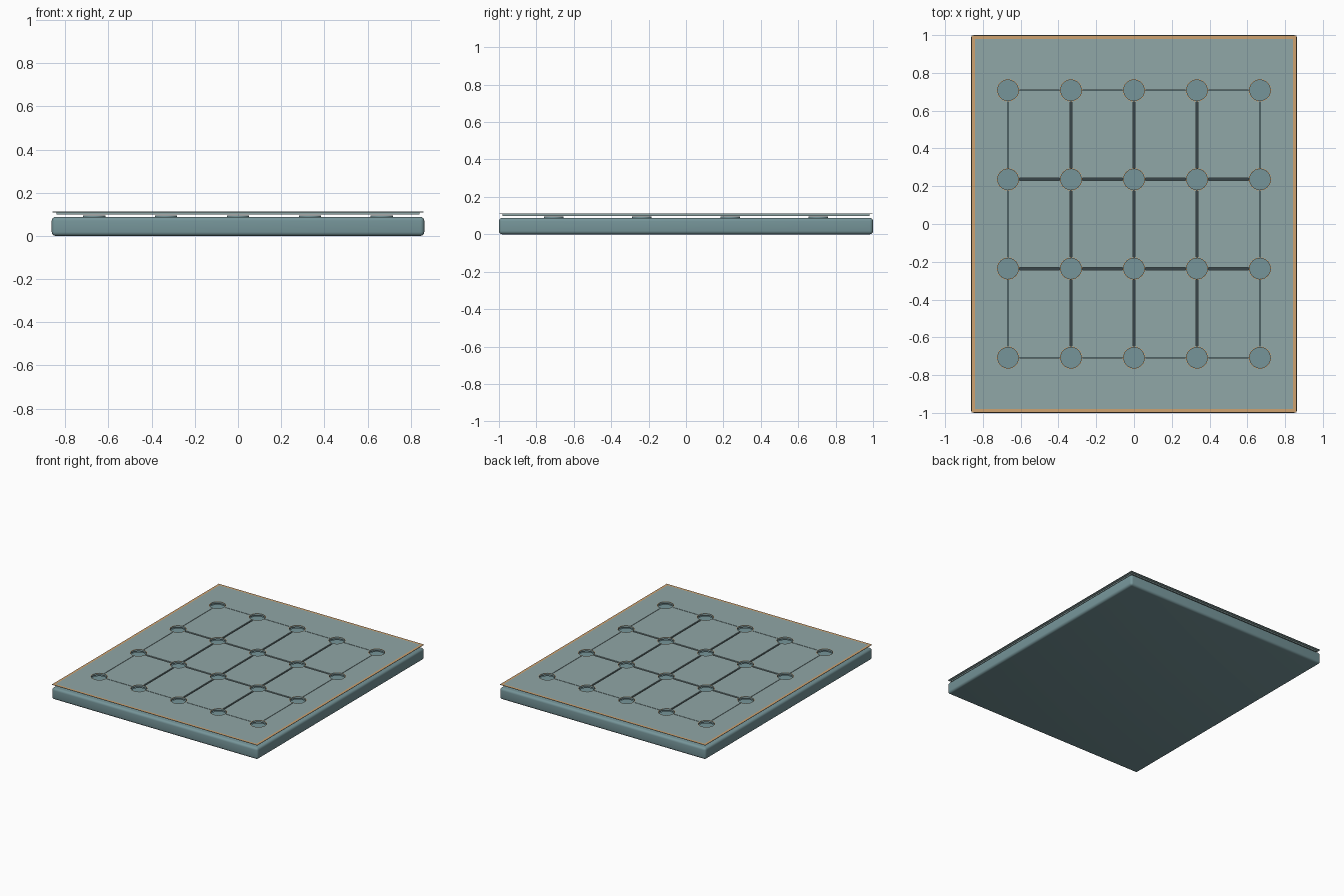
import bpy, bmesh, math
from mathutils import Matrix

if "Cube" in bpy.data.objects:
    bpy.data.objects.remove(bpy.data.objects["Cube"])

XS = [-0.667, -0.3335, 0, 0.3335, 0.667]
YS = [-0.708, -0.236, 0.236, 0.708]
HOLE_R = 0.055


def material(name, rgb):
    m = bpy.data.materials.new(name)
    m.diffuse_color = (*rgb, 1)
    m.use_nodes = True
    m.node_tree.nodes["Principled BSDF"].inputs["Base Color"].default_value = m.diffuse_color
    return m


SLATE = material("slate", (0.18, 0.30, 0.32))
CLOTH = material("cloth", (0.28, 0.385, 0.385))
TAN = material("tan", (0.62, 0.36, 0.16))
DARK = material("dark_seam", (0.04, 0.06, 0.065))


def finish(name, bm, *mats):
    bmesh.ops.recalc_face_normals(bm, faces=bm.faces)
    me = bpy.data.meshes.new(name)
    bm.to_mesh(me)
    bm.free()
    for m in mats:
        me.materials.append(m)
    ob = bpy.data.objects.new(name, me)
    bpy.context.collection.objects.link(ob)
    return ob


def add_box(bm, cx, cy, z0, z1, sx, sy):
    m = Matrix.Translation((cx, cy, (z0 + z1) / 2)) @ Matrix.Diagonal((sx, sy, z1 - z0, 1))
    bmesh.ops.create_cube(bm, size=1, matrix=m)


def add_disc(bm, cx, cy, z0, z1, r):
    bmesh.ops.create_cone(bm, cap_ends=True, segments=32, radius1=r, radius2=r,
                          depth=z1 - z0, matrix=Matrix.Translation((cx, cy, (z0 + z1) / 2)))


def apply_modifiers(ob):
    bpy.ops.object.select_all(action='DESELECT')
    bpy.context.view_layer.objects.active = ob
    ob.select_set(True)
    for m in list(ob.modifiers):
        bpy.ops.object.modifier_apply(modifier=m.name)


# Thick base slab with rounded edges
bm = bmesh.new()
add_box(bm, 0, 0, 0, 0.088, 1.726, 2.0)
slab = finish("base_slab", bm, SLATE)
bev = slab.modifiers.new("round", 'BEVEL')
bev.width, bev.segments = 0.018, 4
apply_modifiers(slab)
bpy.ops.object.shade_smooth_by_angle(angle=math.radians(40))

# Thin top panel: narrow underside stepping out to a fine tan lip
bm = bmesh.new()
rings = []
for hx, hy, z in [(0.842, 0.98, 0.099), (0.842, 0.98, 0.108), (0.860, 0.998, 0.109),
                  (0.860, 0.998, 0.112), (0.842, 0.98, 0.112)]:
    rings.append([bm.verts.new((sx * hx, sy * hy, z))
                  for sx, sy in ((-1, -1), (1, -1), (1, 1), (-1, 1))])
for k, (a, b) in enumerate(zip(rings, rings[1:])):
    for i in range(4):
        j = (i + 1) % 4
        bm.faces.new((a[i], a[j], b[j], b[i])).material_index = 1 if k == 3 else 0
bm.faces.new(rings[0])
bm.faces.new(rings[-1])
panel = finish("top_panel", bm, CLOTH, TAN, DARK)

# Cutter: button holes plus the seams that link them, finer on the outer rows
bm = bmesh.new()
gap = HOLE_R + 0.006
for x in XS:
    for y in YS:
        add_disc(bm, x, y, 0.09, 0.12, HOLE_R)
    w = 0.004 if abs(x) > 0.5 else 0.013
    for a, b in zip(YS, YS[1:]):
        add_box(bm, x, (a + b) / 2, 0.104, 0.12, w, b - a - 2 * gap)
for y in YS:
    w = 0.004 if abs(y) > 0.5 else 0.013
    for a, b in zip(XS, XS[1:]):
        add_box(bm, (a + b) / 2, y, 0.104, 0.12, b - a - 2 * gap, w)
cutter = finish("seam_cutter", bm)
cutter.hide_render = True
cut = panel.modifiers.new("cut", 'BOOLEAN')
cut.operation, cut.solver, cut.object = 'DIFFERENCE', 'EXACT', cutter
apply_modifiers(panel)
bpy.data.objects.remove(cutter)

# Dark floors in the wide seams, slate in the rest
panel.data.materials.append(SLATE)
for p in panel.data.polygons:
    if p.normal.z > 0.9 and abs(p.center.z - 0.104) < 0.001:
        wide = abs(p.center.x) < 0.6 and abs(p.center.y) < 0.6
        p.material_index = 2 if wide or abs(p.center.y) < 0.3 and abs(p.center.x) < 0.6 else 3

# Sunken buttons under the holes
bm = bmesh.new()
for x in XS:
    for y in YS:
        add_disc(bm, x, y, 0.086, 0.095, 0.052)
buttons = finish("buttons", bm, SLATE)
apply_modifiers(buttons)
bpy.ops.object.shade_smooth_by_angle(angle=math.radians(40))

# Stitched tan rim round each hole: short alternating dashes
bm = bmesh.new()
for x in XS:
    for y in YS:
        for i in range(24):
            a0, a1 = (math.tau * (i + t) / 24 for t in (0, 0.5))
            bm.faces.new([bm.verts.new((x + r * math.cos(a), y + r * math.sin(a), 0.1125))
                          for r, a in ((0.054, a0), (0.060, a0), (0.060, a1), (0.054, a1))])
finish("hole_stitching", bm, TAN)
